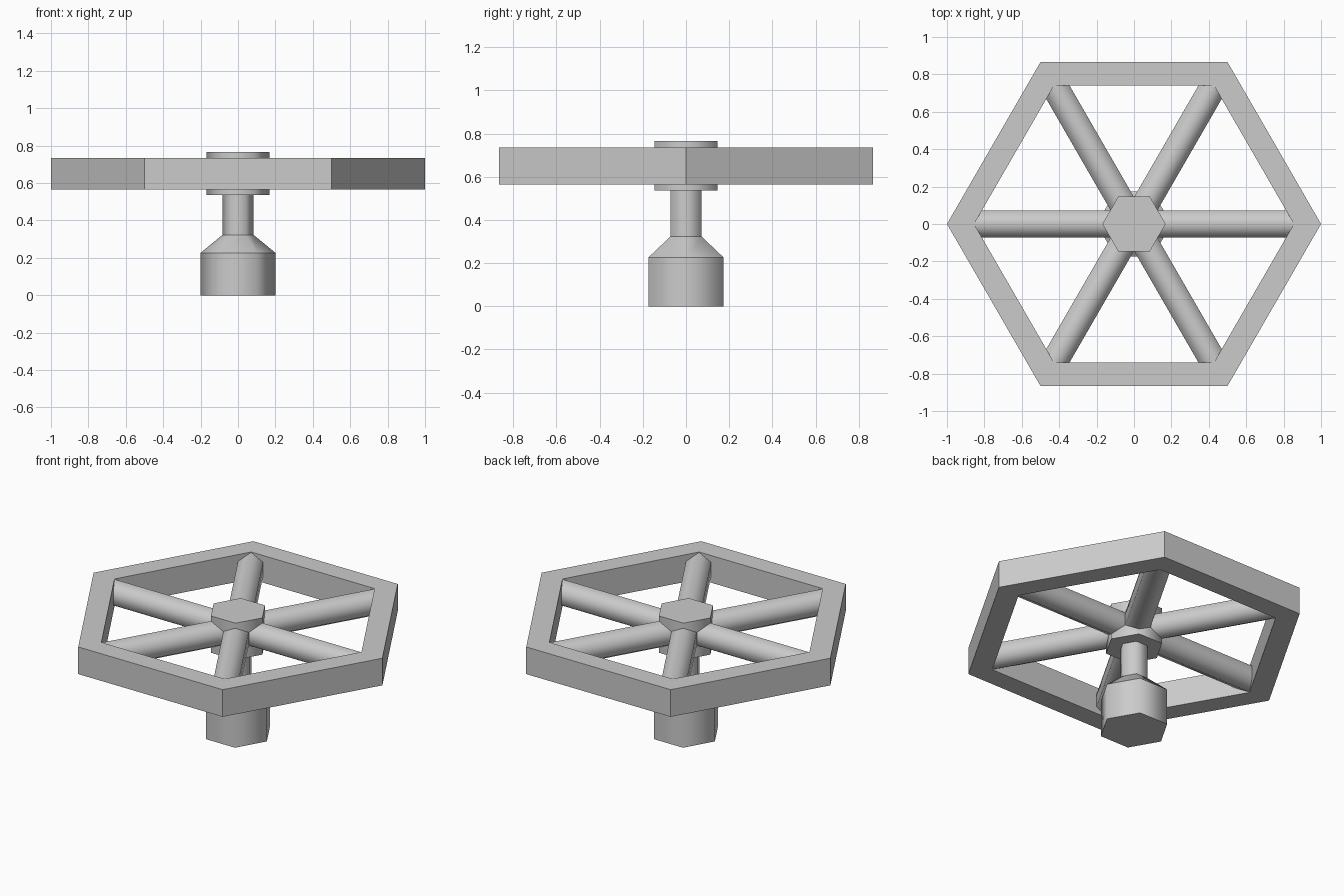
import bpy, bmesh
from math import cos, sin, pi
from mathutils import Matrix

if "Cube" in bpy.data.objects:
    bpy.data.objects.remove(bpy.data.objects["Cube"])

SIDES = 6


def lathe(name, profile, closed=False, smooth=True, matrix=None):
    """Sweep a (radius, z) profile round a hexagon whose corners lie on +-x."""
    bm = bmesh.new()
    rings = [[bm.verts.new((r * cos(2 * pi * i / SIDES), r * sin(2 * pi * i / SIDES), z))
              for i in range(SIDES)] for r, z in profile]
    pairs = list(zip(rings, rings[1:]))
    if closed:
        pairs.append((rings[-1], rings[0]))
    for a, b in pairs:
        for i in range(SIDES):
            j = (i + 1) % SIDES
            bm.faces.new((a[i], a[j], b[j], b[i])).smooth = smooth
    if not closed:
        bm.faces.new(rings[0][::-1])
        bm.faces.new(rings[-1])
    # Profile corners stay sharp, the sides blend round
    for e in bm.edges:
        if abs(e.verts[0].co.z - e.verts[1].co.z) < 1e-5:
            e.smooth = False
    bmesh.ops.recalc_face_normals(bm, faces=bm.faces)
    if matrix:
        bm.transform(matrix)
    mesh = bpy.data.meshes.new(name)
    bm.to_mesh(mesh)
    bm.free()
    obj = bpy.data.objects.new(name, mesh)
    bpy.context.collection.objects.link(obj)
    return obj


# Hexagonal rim with flat faces
lathe("rim", [(1.0, 0.565), (1.0, 0.735), (0.855, 0.735), (0.855, 0.565)],
      closed=True, smooth=False)

# Hub
lathe("hub", [(0.169, 0.535), (0.169, 0.765)])

# Base socket tapering into the stem
lathe("stem", [(0.2, 0), (0.2, 0.227), (0.083, 0.323), (0.083, 0.6)])

# Spokes running from the hub to the rim corners
for k in range(SIDES):
    m = (Matrix.Translation((0, 0, 0.65)) @ Matrix.Rotation(k * pi / 3, 4, 'Z')
         @ Matrix.Rotation(pi / 2, 4, 'Y'))
    lathe(f"spoke_{k + 1}", [(0.083, 0.04), (0.083, 0.9)], matrix=m)
